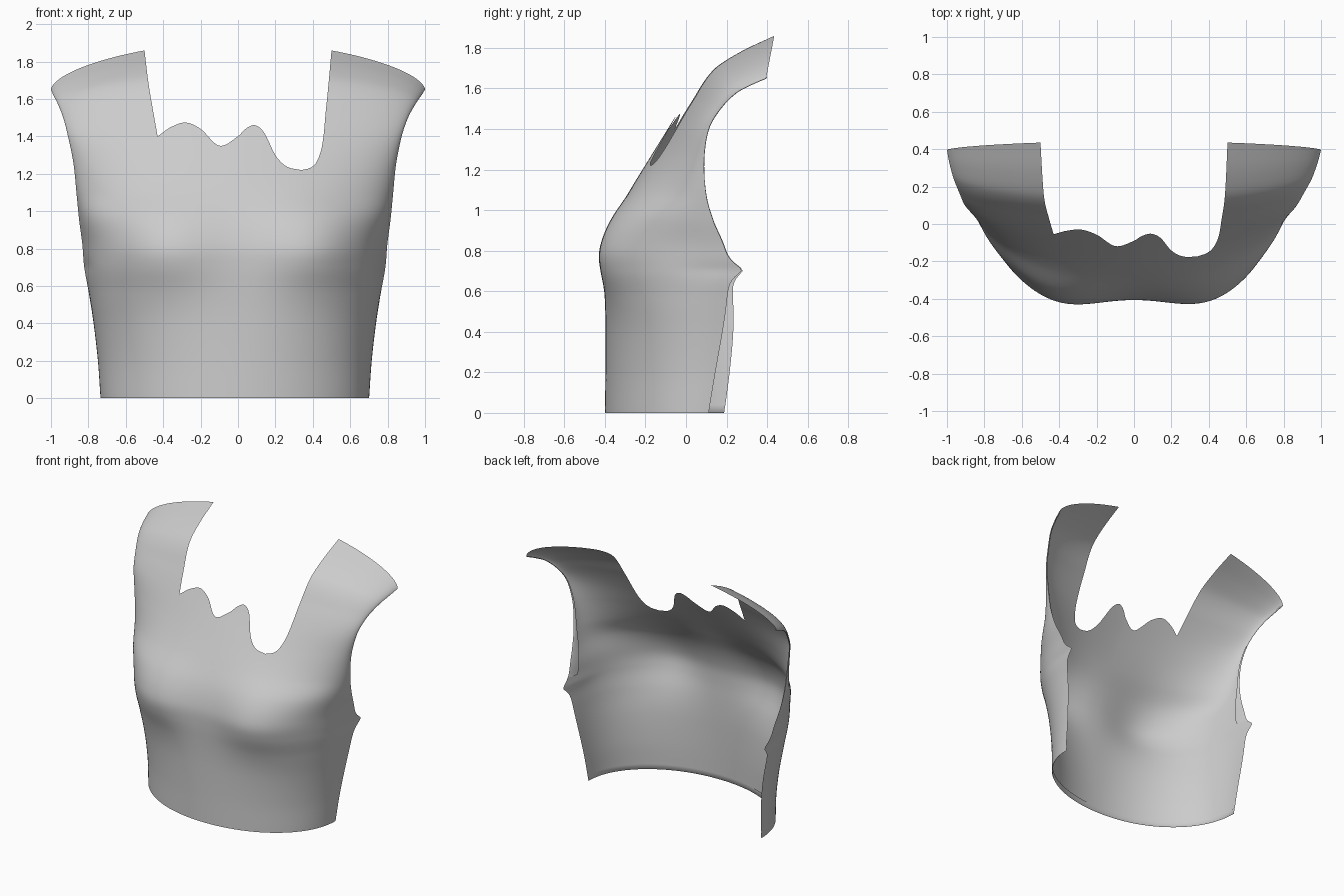
import bpy, bmesh
from math import sin, cos, asin, pi, exp

if "Cube" in bpy.data.objects:
    bpy.data.objects.remove(bpy.data.objects["Cube"])

# Horizontal sections: height label (= centre z), half width, edge y, edge z, centre y, roundness
SECTIONS = [
    (0.00, .718, .150, 0.00, -.400, 2.05), (0.20, .732, .180, 0.20, -.397, 2.1),
    (0.40, .755, .207, 0.40, -.396, 2.25), (0.57, .780, .220, 0.56, -.396, 2.5),
    (0.70, .805, .222, 0.70, -.393, 2.75), (0.82, .815, .198, 0.82, -.383, 2.85),
    (0.96, .832, .140, 0.95, -.342, 2.55), (1.10, .845, .102, 1.08, -.270, 2.0),
    (1.25, .862, .090, 1.25, -.182, 1.75), (1.40, .892, .112, 1.40, -.090, 1.68),
    (1.54, .922, .170, 1.50, -.006, 1.7), (1.72, .960, .250, 1.58, .110, 1.7),
    (1.82, .984, .325, 1.62, .258, 1.7), (1.91, 1.00, .395, 1.65, .445, 1.7)]
# Neckline (x, height) and strap inner edges (height, |x|)
NECK = [(-.43, 1.40), (-.36, 1.45), (-.28, 1.475), (-.20, 1.44), (-.10, 1.35), (0, 1.40),
        (.04, 1.44), (.09, 1.46), (.14, 1.42), (.20, 1.30), (.26, 1.24), (.34, 1.22)]
INNER = {-1: [(1.40, .43), (1.55, .455), (1.72, .48), (1.91, .50)],
         1: [(1.22, .34), (1.23, .385), (1.26, .42), (1.35, .45), (1.55, .47), (1.72, .485), (1.91, .50)]}
BASE = {-1: 1.40, 1: 1.22}
TOP = 1.91


def curve(table, p):
    """Smooth interpolation of a table by its first column."""
    p = min(max(p, table[0][0]), table[-1][0])
    i = next((k for k in range(len(table) - 1) if p <= table[k + 1][0]), len(table) - 2)
    a, b = table[i], table[i + 1]
    before, after = table[max(i - 1, 0)], table[min(i + 2, len(table) - 1)]
    h = b[0] - a[0]
    f = (p - a[0]) / h
    out = []
    for k in range(1, len(a)):
        ma = (b[k] - before[k]) / (b[0] - before[0]) * h
        mb = (after[k] - a[k]) / (after[0] - a[0]) * h
        out.append((2*f**3 - 3*f**2 + 1) * a[k] + (f**3 - 2*f*f + f) * ma
                   + (3*f*f - 2*f**3) * b[k] + (f**3 - f*f) * mb)
    return out


def section(w, side):
    """Section values with the slight left/right asymmetry."""
    X, ye, ze, yc, n = curve(SECTIONS, w)
    X -= .017 * side * min(1, (TOP - w) / .5)
    ye -= .038 * side * max(0, 1 - (w / .72) ** 2)
    return X, ye, ze, yc, n


def angle(x, w):
    side = 1 if x >= 0 else -1
    X, _, _, _, n = section(w, side)
    return side * asin(min(1, (abs(x) / X) ** (n / 2)))


def point(t, w):
    side = 1 if t >= 0 else -1
    X, ye, ze, yc, n = section(w, side)
    c = max(0, cos(t)) ** (2 / n)
    flare = .1 * exp(-((w - .82) / .25) ** 2)    # sides widen towards the seam
    x = X * abs(sin(t)) ** (2 / n) * (1 - flare * c)
    z = ze + (w - ze) * c
    # bust fullness, firmer on the underside
    sz = .14 if z < .79 else .21
    across = exp(-((x - .41) / .2) ** 2 / 2) + exp(-((x + .41) / .2) ** 2 / 2)
    bump = .066 * across * exp(-((z - .79) / sz) ** 2 / 2)
    # pointed seam corner under the arm
    corner = .065 * exp(-abs((w - .705) / .04) ** 1.5) * abs(sin(t)) ** 60
    return (side * x, ye + (yc - ye) * c - bump + corner, z)


def add_grid(bm, rows):
    vs = [[bm.verts.new(p) for p in r] for r in rows]
    for a, b in zip(vs, vs[1:]):
        for i in range(len(a) - 1):
            bm.faces.new((a[i], a[i + 1], b[i + 1], b[i]))


def finish(name, bm):
    bmesh.ops.remove_doubles(bm, verts=bm.verts, dist=1e-4)
    for f in bm.faces:
        f.smooth = True
    me = bpy.data.meshes.new(name)
    bm.to_mesh(me)
    bm.free()
    ob = bpy.data.objects.new(name, me)
    bpy.context.collection.objects.link(ob)
    return ob


SIDE_COLS, MID_COLS, ROWS = 26, 70, 80


def strap_angles(side, w):
    ti = abs(angle(side * curve(INNER[side], w)[0], w))
    return [side * (ti + (pi / 2 - ti) * k / SIDE_COLS) for k in range(SIDE_COLS + 1)]


# Body columns: left side, neckline, right side
cols = [(t, BASE[-1]) for t in reversed(strap_angles(-1, BASE[-1]))]
for k in range(1, MID_COLS):
    x = -.43 + .77 * k / MID_COLS
    w = curve(NECK, x)[0]
    cols.append((angle(x, w), w))
cols += [(t, BASE[1]) for t in strap_angles(1, BASE[1])]

bm = bmesh.new()
add_grid(bm, [[point(t, w * j / ROWS) for t, w in cols] for j in range(ROWS + 1)])

# Shoulder straps continue the same surface above the neckline corners
for side in (-1, 1):
    rows = []
    for j in range(41):
        w = BASE[side] + (TOP - BASE[side]) * (j / 40) ** 1.5
        row = [point(t, w) for t in strap_angles(side, w)]
        rows.append(row if side > 0 else row[::-1])
    add_grid(bm, rows)
finish("bodice_front", bm)

# Turned-in hem along the bottom
bm = bmesh.new()
hem = []
for w, inset in ((0, 0), (.004, .008), (.04, .008)):
    row = [point(t, w) for t, _ in cols]
    hem.append([(x * (1 - inset), y * (1 - 2 * inset), z) for x, y, z in row])
add_grid(bm, hem)
finish("hem_fold", bm)

# Turned-in edge along each armhole
for side, name in ((-1, "left_armhole_fold"), (1, "right_armhole_fold")):
    bm = bmesh.new()
    rows = []
    for j in range(61):
        w = .76 + (TOP - .76) * j / 60
        row = []
        for dt, inset in ((0, 0), (.01, .006), (.06, .008)):
            x, y, z = point(side * (pi / 2 - dt), w)
            row.append((x - side * inset, y + inset * .4, z - inset * .4))
        rows.append(row)
    add_grid(bm, rows)
    finish(name, bm)
